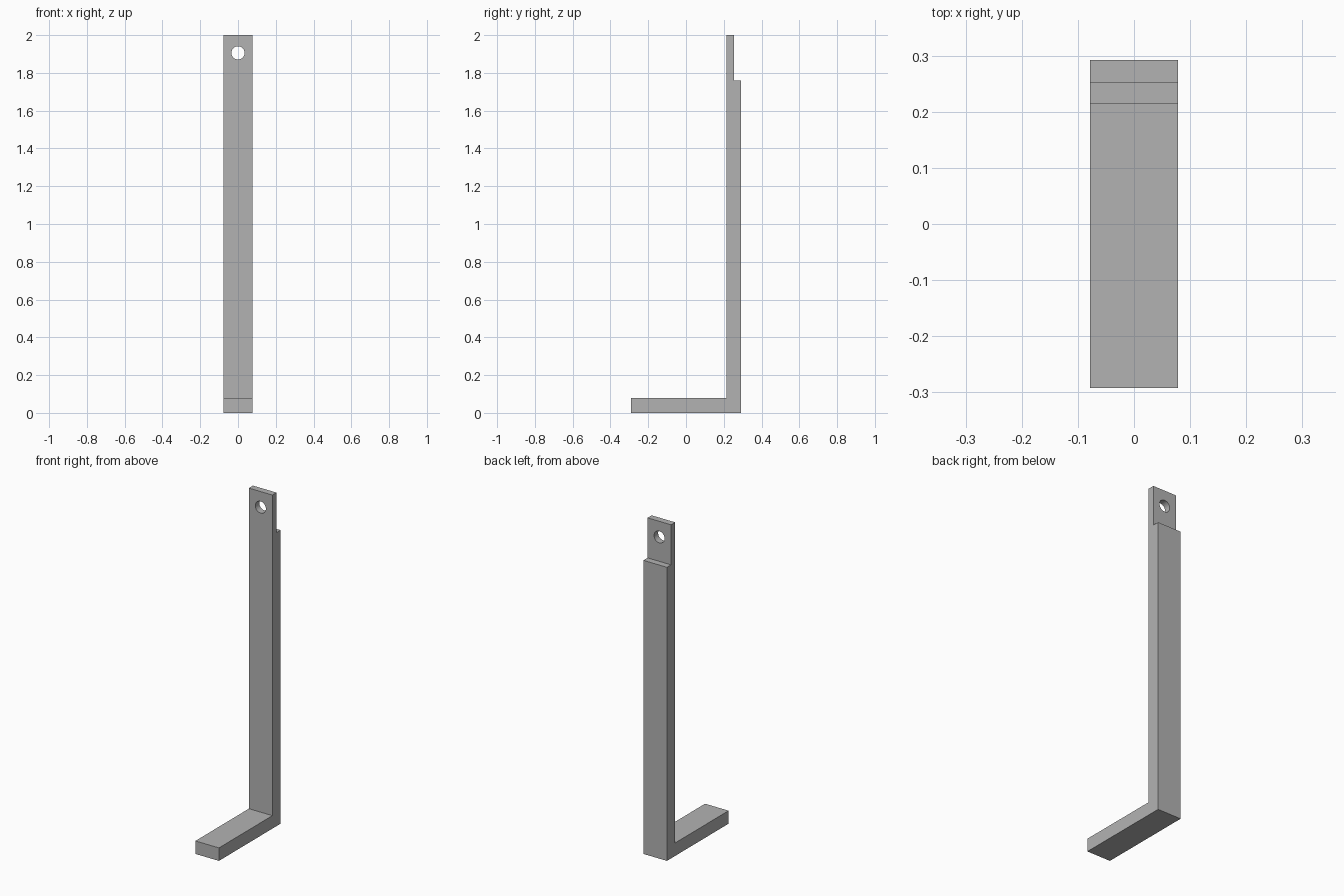
import bpy
import bmesh
from math import pi

if "Cube" in bpy.data.objects:
    bpy.data.objects.remove(bpy.data.objects["Cube"], do_unlink=True)

HALF_WIDTH = 0.078
THICK = 0.078
BACK = 0.292
FRONT = -BACK
INNER = BACK - THICK
LAP = BACK - THICK / 2      # rear face of the thinned top
LAP_Z = 1.76
HOLE_Z, HOLE_R = 1.906, 0.035

grey = bpy.data.materials.new("plain_grey")
grey.use_nodes = True
colour = (0.45, 0.45, 0.45, 1)
grey.diffuse_color = colour
grey.node_tree.nodes["Principled BSDF"].inputs["Base Color"].default_value = colour

# L-shaped side profile with a lapped top, extruded across the width
profile = [(FRONT, 0), (BACK, 0), (BACK, LAP_Z), (LAP, LAP_Z),
           (LAP, 2), (INNER, 2), (INNER, THICK), (FRONT, THICK)]
bm = bmesh.new()
side = bm.faces.new([bm.verts.new((-HALF_WIDTH, y, z)) for y, z in profile])
result = bmesh.ops.extrude_face_region(bm, geom=[side])
moved = [v for v in result["geom"] if isinstance(v, bmesh.types.BMVert)]
bmesh.ops.translate(bm, verts=moved, vec=(2 * HALF_WIDTH, 0, 0))
bmesh.ops.recalc_face_normals(bm, faces=bm.faces)
mesh = bpy.data.meshes.new("angle_bracket")
bm.to_mesh(mesh)
bm.free()
mesh.materials.append(grey)
bracket = bpy.data.objects.new("angle_bracket", mesh)
bpy.context.collection.objects.link(bracket)

# Round mounting hole through the tab
bpy.ops.mesh.primitive_cylinder_add(vertices=48, radius=HOLE_R, depth=0.3,
                                    location=(0, INNER, HOLE_Z),
                                    rotation=(pi / 2, 0, 0))
cutter = bpy.context.object
cutter.name = "hole_cutter"
cutter.hide_render = True
cutter.data.materials.append(grey)
cut = bracket.modifiers.new("mounting_hole", "BOOLEAN")
cut.operation = "DIFFERENCE"
cut.solver = "EXACT"
cut.object = cutter

# Apply the cut, discard the cutter, smooth the hole wall
bpy.ops.object.select_all(action="DESELECT")
bracket.select_set(True)
bpy.context.view_layer.objects.active = bracket
bpy.ops.object.modifier_apply(modifier=cut.name)
bpy.data.objects.remove(cutter, do_unlink=True)
bpy.ops.object.shade_smooth_by_angle(angle=pi / 6)
